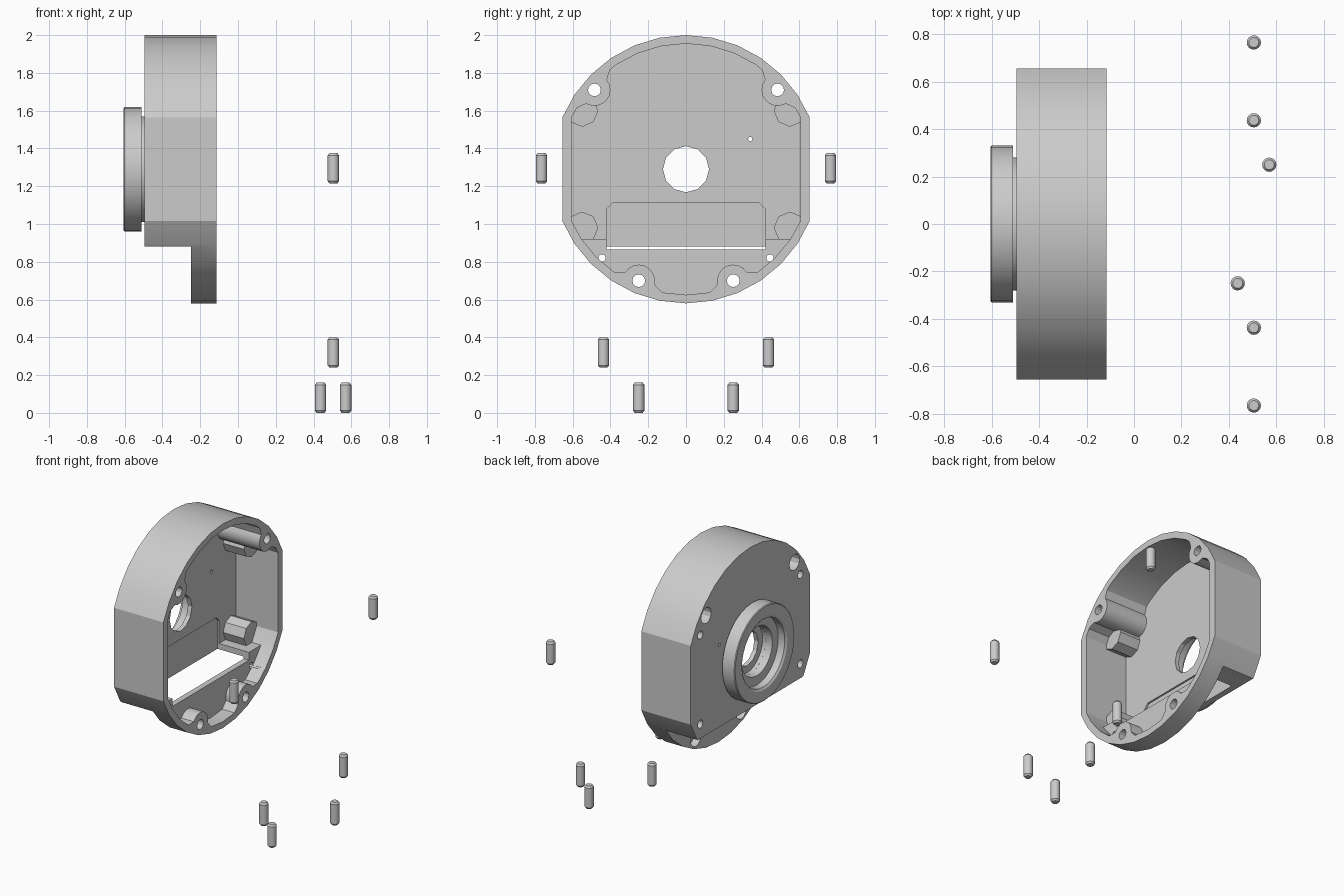
import bpy, bmesh, math
from mathutils import Vector

if "Cube" in bpy.data.objects:
    bpy.data.objects.remove(bpy.data.objects["Cube"])

AXIS_Z = 1.29          # height of the main bore
FRONT, BACK, FLOOR = -0.115, -0.495, -0.44

grey = bpy.data.materials.new("light grey metal")
grey.use_nodes = True
grey.diffuse_color = (0.6, 0.6, 0.6, 1)
grey.node_tree.nodes["Principled BSDF"].inputs["Base Color"].default_value = (0.6, 0.6, 0.6, 1)


def finish(name, bm):
    bmesh.ops.recalc_face_normals(bm, faces=bm.faces)
    mesh = bpy.data.meshes.new(name)
    bm.to_mesh(mesh)
    bm.free()
    mesh.materials.append(grey)
    obj = bpy.data.objects.new(name, mesh)
    bpy.context.collection.objects.link(obj)
    return obj


def prism(name, outline, x0, x1):
    """Extrude a (y, z) outline along x."""
    bm = bmesh.new()
    face = bm.faces.new([bm.verts.new((x0, y, z)) for y, z in outline])
    new = bmesh.ops.extrude_face_region(bm, geom=[face])["geom"]
    bmesh.ops.translate(bm, vec=(x1 - x0, 0, 0),
                        verts=[v for v in new if isinstance(v, bmesh.types.BMVert)])
    return finish(name, bm)


def circle(y, z, r, n=16):
    return [(y + r * math.sin(math.tau * i / n), z + r * math.cos(math.tau * i / n))
            for i in range(n)]


def rect(y, z0, z1):
    return [(-y, z0), (y, z0), (y, z1), (-y, z1)]


def flat_sided(r, half):
    """Round outline with its two sides cut flat."""
    drop = math.sqrt(r * r - half * half)
    pts = [p for p in circle(0, 0, r, 32) if abs(p[0]) < half - 0.005]
    pts += [(s * half, t * drop) for s in (-1, 1) for t in (-1, 1)]
    pts.sort(key=lambda p: math.atan2(p[1], p[0]))
    return [(y, z + AXIS_Z) for y, z in pts]


def boolean(obj, cutters, operation="DIFFERENCE"):
    for c in cutters:
        m = obj.modifiers.new("cut", "BOOLEAN")
        m.operation, m.object, m.solver = operation, c, "EXACT"
    bpy.context.view_layer.update()
    deps = bpy.context.evaluated_depsgraph_get()
    mesh = bpy.data.meshes.new_from_object(obj.evaluated_get(deps))
    obj.modifiers.clear()
    obj.data = mesh
    for c in cutters:
        bpy.data.objects.remove(c)


def lathe(name, profile, n, axis):
    """Revolve a closed (along, radius) profile around x or z."""
    bm = bmesh.new()
    rings = []
    for i in range(n):
        s, c = math.sin(math.tau * i / n), math.cos(math.tau * i / n)
        rings.append([bm.verts.new((a, r * s, r * c) if axis == "x" else (r * s, r * c, a))
                      for a, r in profile])
    m = len(profile)
    for i in range(n):
        p, q = rings[i], rings[(i + 1) % n]
        for j in range(m if axis == "x" else m - 1):
            k = (j + 1) % m
            bm.faces.new((p[j], p[k], q[k], q[j]))
    if axis == "z":
        for end in (0, -1):
            bm.faces.new([ring[end] for ring in rings])
    return finish(name, bm)


def smooth(obj):
    bpy.ops.object.select_all(action="DESELECT")
    obj.select_set(True)
    bpy.context.view_layer.objects.active = obj
    bpy.ops.object.shade_smooth_by_angle(angle=math.radians(24))


def post_outline(y, z):
    """Screw post flaring into the outer wall."""
    out = Vector((y, z - AXIS_Z)).normalized()
    side = Vector((-out.y, out.x))
    arc = [(0.085 * math.cos(math.radians(a)), 0.085 * math.sin(math.radians(a)))
           for a in range(190, 351, 20)]
    local = [(-0.15, 0.055), (-0.14, 0.01), (-0.105, -0.005)] + arc
    local += [(0.105, -0.005), (0.14, 0.01), (0.15, 0.055)]
    return [tuple(Vector((y, z)) + side * t + out * u) for t, u in local]


screws = [(s * y, z) for s in (-1, 1) for y, z in ((0.485, 1.71), (0.25, 0.7))]
pads = [(s * 0.55, z) for s in (-1, 1) for z in (1.6, 0.98)]

# Cavity: inner outline minus screw posts, corner pads and the lower ledge
cavity = prism("cavity", flat_sided(0.665, 0.605), FLOOR, 0)
keep = [prism("post", post_outline(y, z), -0.6, 0.1) for y, z in screws]
keep += [prism("pad", circle(y, z, 0.085, 8), -0.6, -0.28) for y, z in pads]
keep.append(prism("ledge", rect(1, 0.3, 0.92), -0.6, -0.21))
boolean(cavity, keep)

# Housing shell with stepped underside
housing = prism("housing", flat_sided(0.71, 0.655), BACK, FRONT)
cuts = [prism("step", rect(1, 0.3, 0.88), -0.7, -0.25), cavity]

# Shallow pocket that opens through the ledge
cuts.append(prism("slot", [(-0.42, 0.865), (0.42, 0.865), (0.42, 1.08), (0.39, 1.11),
                           (-0.39, 1.11), (-0.42, 1.08)], -0.452, -0.15))

# Bore, screw holes, counterbores, dowel holes and small drillings
cuts.append(prism("bore", circle(0, AXIS_Z, 0.122, 12), -0.7, 0))
cuts.append(prism("bore_step", circle(0, AXIS_Z, 0.17, 24), -0.7, -0.47))
for y, z in screws:
    cuts.append(prism("screw_hole", circle(y, z, 0.034, 12), -0.7, 0))
    cuts.append(prism("counterbore", circle(y, z, 0.055, 12), -0.7,
                      -0.3 if z > 1 else -0.2))
for y, z in pads:
    cuts.append(prism("dowel_hole", circle(y, z, 0.028, 12), -0.7, -0.34))
for y in (-0.445, 0.445):
    cuts.append(prism("drain_hole", circle(y, 0.82, 0.02, 10), -0.7, -0.15))
cuts.append(prism("pilot_hole", circle(0.34, 1.45, 0.012, 8), -0.7, -0.3))
boolean(housing, cuts)
smooth(housing)

# Bearing collar on the back
collar = lathe("bearing_collar", [
    (BACK, 0.17), (BACK, 0.28), (-0.51, 0.28), (-0.51, 0.33), (-0.6, 0.33),
    (-0.605, 0.325), (-0.605, 0.25), (-0.595, 0.235), (-0.545, 0.235), (-0.545, 0.17)],
    32, "x")
collar.location.z = AXIS_Z
smooth(collar)

# Loose dowel pins with chamfered ends
pins = [(0.505, 0.765, 1.215), (0.505, -0.765, 1.215), (0.505, 0.437, 0.24),
        (0.505, -0.437, 0.24), (0.57, 0.25, 0), (0.437, -0.25, 0)]
for i, place in enumerate(pins):
    pin = lathe(f"dowel_pin_{i + 1}", [(0, 0.021), (0.012, 0.03), (0.148, 0.03), (0.16, 0.021)],
                16, "z")
    pin.location = place
    smooth(pin)
